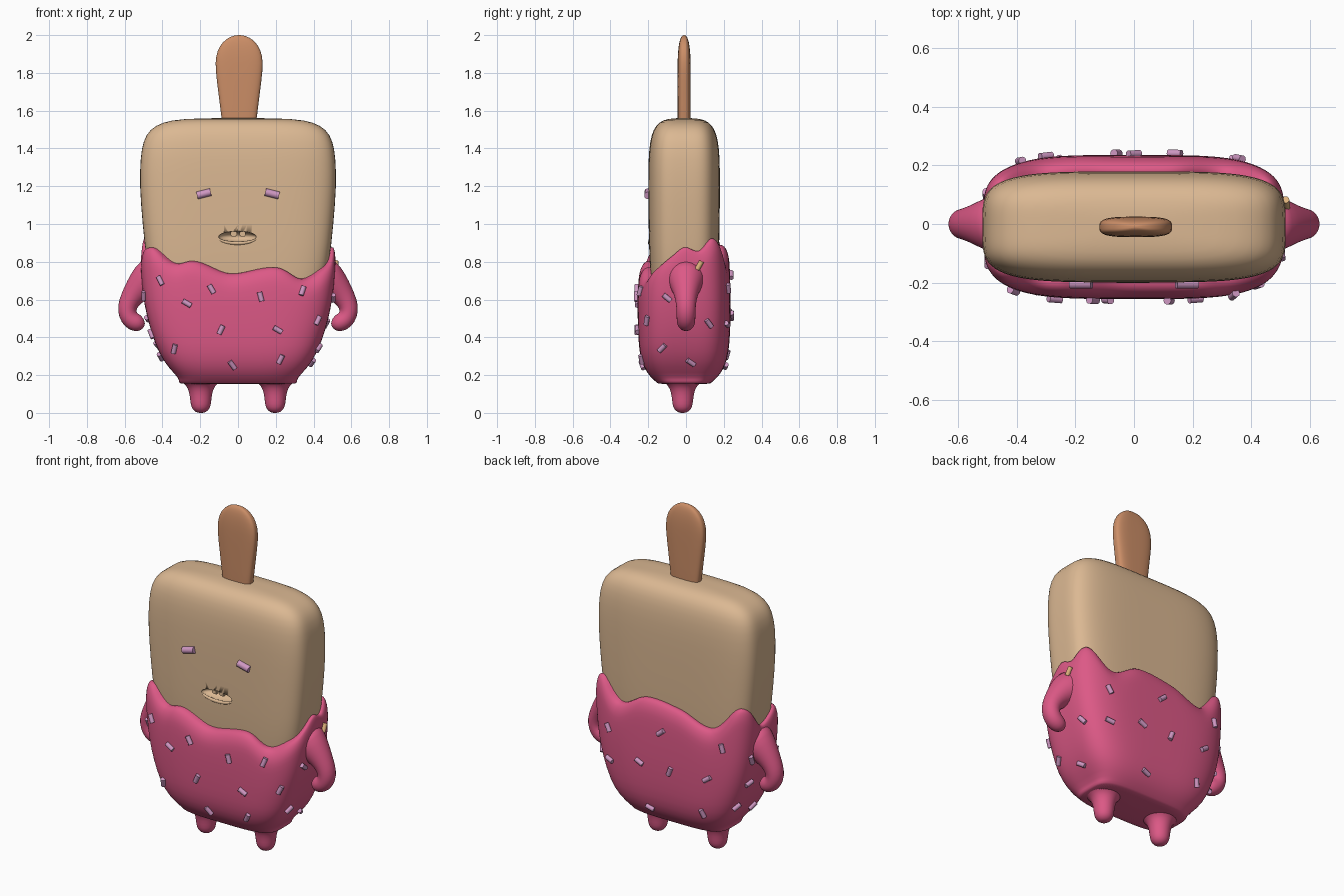
import bpy, bmesh, math
from math import sin, cos, pi, radians
from mathutils import Vector, Matrix
from mathutils.bvhtree import BVHTree

if "Cube" in bpy.data.objects:
    bpy.data.objects.remove(bpy.data.objects["Cube"], do_unlink=True)

YC = -0.01      # depth centre of the bar
SEG = 64


def material(name, rgb):
    m = bpy.data.materials.new(name)
    m.use_nodes = True
    m.diffuse_color = (*rgb, 1)
    m.node_tree.nodes["Principled BSDF"].inputs["Base Color"].default_value = (*rgb, 1)
    return m


TAN = material("ice cream tan", (0.71, 0.48, 0.29))
PINK = material("pink glaze", (0.72, 0.1, 0.24))
WOOD = material("stick wood", (0.6, 0.27, 0.135))
LILAC = material("lilac sprinkle", (0.62, 0.31, 0.54))
GOLD = material("gold sprinkle", (0.72, 0.44, 0.2))


def finish(name, bm, mat, subsurf=0, angle=50):
    """Turn a bmesh into a smooth shaded object."""
    bmesh.ops.recalc_face_normals(bm, faces=bm.faces)
    me = bpy.data.meshes.new(name)
    bm.to_mesh(me)
    bm.free()
    me.materials.append(mat)
    ob = bpy.data.objects.new(name, me)
    bpy.context.collection.objects.link(ob)
    if subsurf:
        ob.modifiers.new("smooth", 'SUBSURF').levels = subsurf
        bake(ob)
    bpy.ops.object.select_all(action='DESELECT')
    ob.select_set(True)
    bpy.context.view_layer.objects.active = ob
    bpy.ops.object.shade_smooth_by_angle(angle=radians(angle))
    return ob


def bake(ob):
    """Apply all modifiers."""
    dg = bpy.context.evaluated_depsgraph_get()
    me = bpy.data.meshes.new_from_object(ob.evaluated_get(dg))
    ob.modifiers.clear()
    ob.data = me


def loft(rings):
    """Skin closed rings of points and cap both ends."""
    bm = bmesh.new()
    loops = [[bm.verts.new(p) for p in r] for r in rings]
    for lo, hi in zip(loops, loops[1:]):
        for i in range(len(lo)):
            j = (i + 1) % len(lo)
            bm.faces.new((lo[i], lo[j], hi[j], hi[i]))
    bm.faces.new(loops[0][::-1])
    bm.faces.new(loops[-1])
    return bm


def unit(t, n):
    """Point of a unit rounded rectangle in direction t."""
    r = (abs(cos(t)) ** n + abs(sin(t)) ** n) ** (-1 / n)
    return r * cos(t), r * sin(t)


def slab(rows, n, seg=SEG, x=0.0):
    angles = [2 * pi * i / seg for i in range(seg)]
    return loft([[(x + a * unit(t, n)[0], YC + b * unit(t, n)[1], z) for t in angles]
                 for z, a, b in rows])


def size_at(rows, z):
    for (z0, a0, b0), (z1, a1, b1) in zip(rows, rows[1:]):
        if z <= z1:
            f = max(0, (z - z0) / (z1 - z0))
            return a0 + (a1 - a0) * f, b0 + (b1 - b0) * f
    return rows[-1][1:]


# Body: rounded slab
BODY = [(0.3, 0.3, 0.13), (0.6, 0.44, 0.17), (0.8, 0.485, 0.184), (1.0, 0.505, 0.188),
        (1.2, 0.521, 0.19), (1.35, 0.517, 0.189), (1.44, 0.502, 0.18), (1.5, 0.468, 0.163),
        (1.54, 0.4, 0.132), (1.557, 0.3, 0.09), (1.561, 0.1, 0.03)]
body = finish("body", slab(BODY, 4.3), TAN, 1)

# Mouth: hollow, lip and two teeth
MOUTH = Vector((-0.003, -0.198, 0.932))
bm = bmesh.new()
bmesh.ops.create_uvsphere(bm, u_segments=32, v_segments=16, radius=1)
bmesh.ops.transform(bm, verts=bm.verts, matrix=Matrix.Translation(MOUTH) @ Matrix.Diagonal((0.1, 0.06, 0.03, 1)))
cutter = finish("mouth_cutter", bm, TAN)
cutter.hide_render = True
cut = body.modifiers.new("mouth", 'BOOLEAN')
cut.operation, cut.object = 'DIFFERENCE', cutter
bake(body)
bpy.data.objects.remove(cutter, do_unlink=True)


def tube(path, seg=16):
    """Round tube through (x, y, z, radius) points in the xz plane."""
    pts = [Vector(p[:3]) for p in path]
    rings = []
    for i, p in enumerate(pts):
        d = (pts[min(i + 1, len(pts) - 1)] - pts[max(i - 1, 0)]).normalized()
        side = Vector((0, 1, 0))
        up = d.cross(side)
        rings.append([p + path[i][3] * (cos(2 * pi * k / seg) * side + sin(2 * pi * k / seg) * up)
                      for k in range(seg)])
    return loft(rings)


lip = [(MOUTH.x + 0.104 * cos(t), -0.192, MOUTH.z + 0.034 * sin(t), 0.002 + 0.008 * abs(sin(t)))
       for t in [pi + pi * i / 20 for i in range(21)]]
finish("lower_lip", tube(lip, 8), TAN)
for side, x in (("right", -0.023), ("left", 0.024)):
    bm = bmesh.new()
    bmesh.ops.create_cube(bm, size=1)
    bmesh.ops.transform(bm, verts=bm.verts, matrix=Matrix.Translation((x, -0.182, 0.948)) @ Matrix.Diagonal((0.034, 0.02, 0.028, 1)))
    bmesh.ops.bevel(bm, geom=bm.edges[:], offset=0.005, segments=2, affect='EDGES')
    finish(side + "_tooth", bm, TAN)

# Stick
STICK = [(1.45, 0.08, 0.033), (1.56, 0.093, 0.034), (1.7, 0.11, 0.035), (1.82, 0.126, 0.035),
         (1.89, 0.124, 0.034), (1.945, 0.103, 0.029), (1.98, 0.068, 0.021), (1.995, 0.036, 0.012),
         (2.0, 0.012, 0.004)]
finish("stick", slab(STICK, 3.5, 40, 0.006), WOOD, 1)

# Glaze: shell with a wavy rim given as (x, y, height) around the bar
GLAZE = [(0.152, 0.12, 0.06), (0.16, 0.24, 0.125), (0.185, 0.31, 0.175), (0.24, 0.37, 0.215),
         (0.32, 0.42, 0.237), (0.45, 0.468, 0.245), (0.6, 0.502, 0.247), (0.75, 0.515, 0.243),
         (1.0, 0.525, 0.232)]
RIM = [(0.5, 0, 0.88), (0.5, 0.1, 0.86), (0.46, 0.2, 0.93), (0.33, 0.24, 0.81), (0.14, 0.24, 0.89),
       (-0.1, 0.24, 0.87), (-0.33, 0.24, 0.81), (-0.46, 0.19, 0.96), (-0.5, 0.02, 0.82),
       (-0.46, -0.19, 0.88), (-0.36, -0.24, 0.79), (-0.25, -0.24, 0.81), (-0.05, -0.24, 0.74),
       (0.22, -0.24, 0.775), (0.38, -0.24, 0.71), (0.47, -0.19, 0.76), (0.5, -0.1, 0.82)]
keys = sorted((math.atan2(y / 0.24, x / 0.5) % (2 * pi), z) for x, y, z in RIM)


def rim_height(t):
    n = len(keys)
    i = max(k for k in range(n) if keys[k][0] <= t + 1e-9)
    t0, t1 = keys[i][0], keys[i + 1][0] if i + 1 < n else 2 * pi
    f = (t - t0) / (t1 - t0)
    p, q, r, s = (keys[(i + k) % n][1] for k in (-1, 0, 1, 2))
    return q + f * (r - p + f * (2 * p - 5 * q + 4 * r - s + f * (3 * (q - r) + s - p))) / 2


def glaze_point(t, z, d):
    """d is the drop below the rim; the shell thins out close to it."""
    k = math.sqrt(max(0, 1 - (1 - min(1, d / 0.1)) ** 2))
    inner, outer = size_at(BODY, z), size_at(GLAZE, z)
    a, b = (i + 0.008 + (max(o, i + 0.012) - i - 0.008) * k for i, o in zip(inner, outer))
    u, v = unit(t, 4)
    return a * u, YC + b * v, z


angles = [2 * pi * i / 96 for i in range(96)]
rings = [[glaze_point(t, z, 1) for t in angles] for z, a, b in GLAZE[:5]]
for f in (0.25, 0.5, 0.75):
    rings.append([glaze_point(t, 0.32 + (rim_height(t) - 0.42) * f, 1) for t in angles])
for d in (0.1, 0.06, 0.03, 0.01, 0):
    rings.append([glaze_point(t, rim_height(t) - d, d) for t in angles])
rings.append([(x * 0.94, YC + (y - YC) * 0.85, z - 0.01) for x, y, z in rings[-1]])
glaze = finish("glaze", loft(rings), PINK, 1, 80)

# Legs and arms, mirrored
LEG = [(0, 0.012), (0.004, 0.026), (0.018, 0.045), (0.045, 0.055), (0.09, 0.058), (0.13, 0.068),
       (0.155, 0.088), (0.17, 0.115), (0.2, 0.13)]
ARM = [(0.43, 0.73, 0.12), (0.485, 0.7, 0.098), (0.53, 0.655, 0.074), (0.568, 0.605, 0.057),
       (0.588, 0.56, 0.052), (0.585, 0.52, 0.05), (0.565, 0.49, 0.05), (0.538, 0.476, 0.048),
       (0.515, 0.468, 0.038), (0.501, 0.463, 0.022), (0.496, 0.461, 0.008)]
for side, s in (("left", 1), ("right", -1)):
    finish(side + "_leg", tube([(s * 0.197, -0.018, z, r) for z, r in LEG], 20), PINK, 1)
    finish(side + "_arm", tube([(s * x, 0, z, r) for x, z, r in ARM], 20), PINK, 1)


# Sprinkles: short rods laid on a surface
def rod(name, place, normal, tilt, mat, length=0.05, radius=0.0135):
    across = Vector((0, 0, 1)).cross(normal).normalized()
    axis = across * cos(radians(tilt)) + normal.cross(across) * sin(radians(tilt))
    bm = bmesh.new()
    bmesh.ops.create_cone(bm, cap_ends=True, segments=10, radius1=radius, radius2=radius, depth=length)
    turn = axis.to_track_quat('Z', 'Y').to_matrix().to_4x4()
    bmesh.ops.transform(bm, verts=bm.verts, matrix=Matrix.Translation(place) @ turn)
    finish(name, bm, mat)


tree = BVHTree.FromPolygons([v.co for v in glaze.data.vertices], [p.vertices for p in glaze.data.polygons])
# each side: outward direction, then (sideways, height, tilt)
SIDES = {
    "front": ((0, -1, 0), [(-.41, .7, -62), (-.27, .58, -30), (-.14, .655, -60), (.12, .615, -75),
              (.34, .645, 70), (.42, .49, 65), (.21, .44, -30), (-.09, .44, 65), (-.335, .34, 72),
              (-.03, .255, -55), (.225, .285, 65)]),
    "back": ((0, 1, 0), [(.357, .66, -60), (0, .73, 40), (.35, .47, -15), (.14, .52, -25), (-.06, .515, 70),
             (-.386, .73, -75), (-.3, .53, 35), (-.26, .31, -70), (.09, .25, -20), (-.42, .36, 40)]),
    "left": ((1, 0, 0), [(.07, .78, 60), (-.1, .61, -40), (.12, .475, -50), (-.125, .345, 45), (.025, .27, -40)]),
    "right": ((-1, 0, 0), [(.1, .65, -70), (.09, .5, 15), (-.04, .3, 40), (-.13, .62, 65), (-.1, .42, -70)]),
}
for side, (out, spots) in SIDES.items():
    out = Vector(out)
    for i, (h, z, tilt) in enumerate(spots):
        start = out + Vector((h, 0, z) if out.y else (0, h, z))
        hit, normal, _, _ = tree.ray_cast(start, -out)
        if hit:
            if normal.dot(out) < 0:
                normal = -normal
            mat = GOLD if (side, i) == ("left", 0) else LILAC
            rod(f"{side}_sprinkle_{i + 1}", hit + normal * 0.006, normal, tilt, mat)

# Eyes: two larger rods
for side, s in (("left", 1), ("right", -1)):
    rod(side + "_eye", Vector((s * 0.181, -0.202, 1.16)), Vector((0, -1, 0)), -s * 14, LILAC, 0.075, 0.02)
